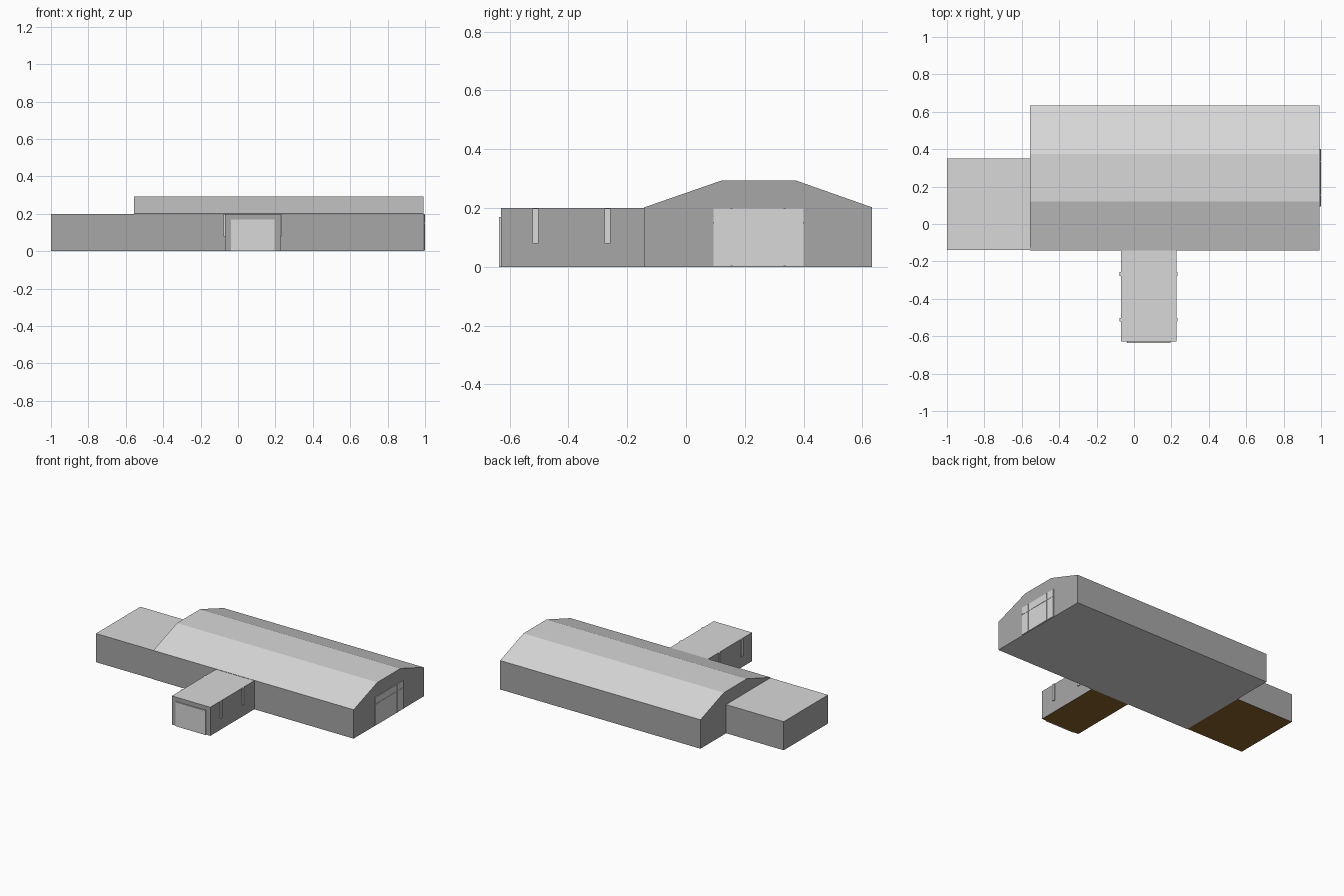
import bpy, bmesh

if "Cube" in bpy.data.objects:
    bpy.data.objects.remove(bpy.data.objects["Cube"])

def material(name, rgb):
    m = bpy.data.materials.new(name)
    m.diffuse_color = (*rgb, 1)
    m.use_nodes = True
    m.node_tree.nodes["Principled BSDF"].inputs["Base Color"].default_value = m.diffuse_color
    return m

LIGHT = material("light grey", (0.69, 0.69, 0.69))
WALL = material("wall grey", (0.39, 0.39, 0.39))
BROWN = material("brown base", (0.262, 0.122, 0.027))

def prism(name, profile, x0, x1, wall, up, down):
    """Extrude a (y, z) profile along x; colour faces by direction."""
    bm = bmesh.new()
    face = bm.faces.new([bm.verts.new((x0, y, z)) for y, z in profile])
    ext = bmesh.ops.extrude_face_region(bm, geom=[face])
    verts = [v for v in ext["geom"] if isinstance(v, bmesh.types.BMVert)]
    bmesh.ops.translate(bm, vec=(x1 - x0, 0, 0), verts=verts)
    bmesh.ops.recalc_face_normals(bm, faces=bm.faces)
    for f in bm.faces:
        f.normal_update()
        f.material_index = 1 if f.normal.z > 0.5 else 2 if f.normal.z < -0.5 else 0
    me = bpy.data.meshes.new(name)
    bm.to_mesh(me)
    bm.free()
    for m in (wall, up, down):
        me.materials.append(m)
    ob = bpy.data.objects.new(name, me)
    bpy.context.collection.objects.link(ob)
    return ob

def box(name, x, y, z, wall=LIGHT, up=LIGHT, down=LIGHT):
    profile = [(y[0], z[0]), (y[1], z[0]), (y[1], z[1]), (y[0], z[1])]
    return prism(name, profile, x[0], x[1], wall, up, down)

# main hall with a three-sided roof
prism("main_hall",
      [(-0.142, 0), (0.633, 0), (0.633, 0.202), (0.375, 0.293), (0.12, 0.293), (-0.142, 0.202)],
      -0.555, 0.993, WALL, LIGHT, LIGHT)

# flat-roofed side annex and front entrance wing
box("side_annex", (-1, -0.555), (-0.139, 0.35), (0, 0.2), WALL, LIGHT, BROWN)
box("entrance_wing", (-0.07, 0.226), (-0.629, -0.142), (0, 0.2), WALL, LIGHT, BROWN)

# entrance door plate
box("entrance_door", (-0.037, 0.194), (-0.636, -0.629), (0, 0.17))

# large gable door with thin ribs
box("hall_door", (0.993, 0.998), (0.093, 0.4), (0.003, 0.199))
for i, y in enumerate((0.155, 0.335)):
    box(f"door_post_{i + 1}", (0.998, 1.0), (y - 0.003, y + 0.003), (0.003, 0.199))
box("door_rail", (0.998, 1.0), (0.093, 0.4), (0.147, 0.153))

# narrow windows on both sides of the entrance wing
for side, x in (("left", (-0.077, -0.07)), ("right", (0.226, 0.233))):
    for i, y in enumerate((-0.512, -0.267)):
        box(f"window_{side}_{i + 1}", x, (y - 0.01, y + 0.01), (0.08, 0.199))
